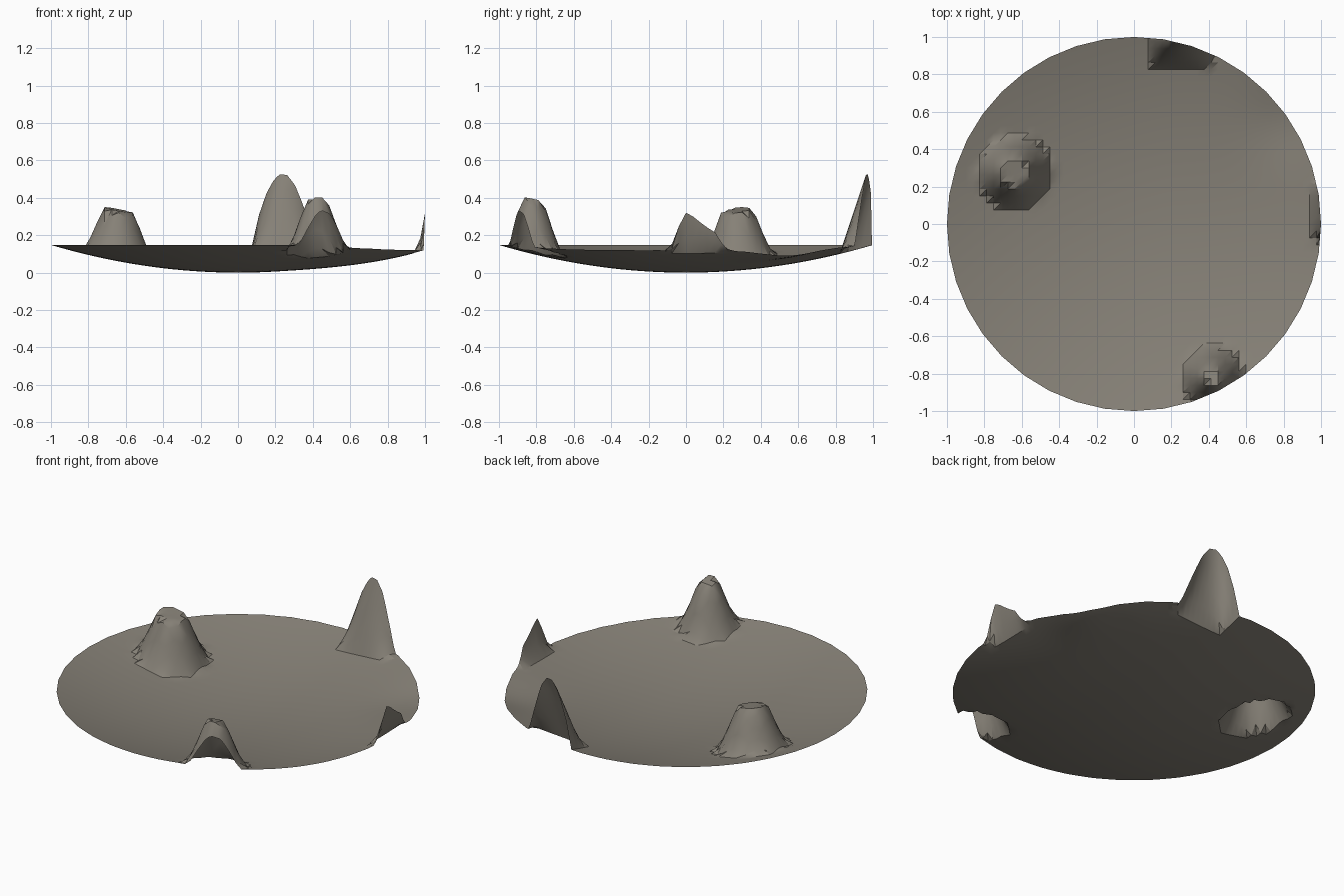
import bpy
import bmesh
from math import cos, sin, pi, exp, hypot
from mathutils import Vector

cube = bpy.data.objects.get("Cube")
if cube:
    bpy.data.objects.remove(cube, do_unlink=True)

CELL = 0.0375
HALF = 28
SIDES = 40

stone = bpy.data.materials.new("grey_brown_stone")
stone.use_nodes = True
stone.diffuse_color = (0.24, 0.22, 0.185, 1)
stone.node_tree.nodes["Principled BSDF"].inputs["Base Color"].default_value = stone.diffuse_color


def clamp(t):
    return max(0.0, min(1.0, t))


def dish(x, y):
    """Shallow bowl, sagging a little on the +x side."""
    side = clamp((x - 0.2) / 0.8)
    sag = 0.028 * side * side * (3 - 2 * side)
    dip = 0.032 * exp(-((x - 0.86) ** 2 + (y - 0.56) ** 2) / 0.05)
    return max(0, 0.148 * (x * x + y * y) - sag - dip)


def mound(x, y, cx, cy, top_r, base_r, height):
    """Round hill with a small flat top."""
    t = clamp((hypot(x - cx, y - cy) - top_r) / (base_r - top_r))
    return height * (1 - t) ** 1.25


def spire(x, y):
    """Tall bell-shaped peak cut by the back rim."""
    across = clamp(1 - ((x - 0.25) / 0.175) ** 2) ** 0.9
    return 0.385 * across * clamp((y - 0.825) / 0.14)


def ridge(x, y):
    """Low wedge cut by the +x rim."""
    rise = clamp((y + 0.09) / 0.08)
    fall = 1 - 0.35 * clamp(y / 0.16) - 0.65 * clamp((y - 0.16) / 0.09)
    return 0.2 * min(rise, fall) * clamp((x - 0.9625) / 0.035)


def ground(x, y):
    return dish(x, y) + max(
        mound(x, y, -0.637, 0.275, 0.085, 0.2, 0.262),
        mound(x, y, 0.42, -0.815, 0.055, 0.165, 0.272),
        spire(x, y),
        ridge(x, y),
    )


# Height grid, with extra rows of vertices along the rim from the round cut
bm = bmesh.new()
bmesh.ops.create_grid(bm, x_segments=2 * HALF, y_segments=2 * HALF, size=HALF * CELL)
for i in range(SIDES):
    a = 2 * pi * (i + 0.5) / SIDES
    out = Vector((cos(a), sin(a), 0))
    bmesh.ops.bisect_plane(
        bm, geom=bm.verts[:] + bm.edges[:] + bm.faces[:], dist=1e-5,
        plane_co=out * cos(pi / SIDES), plane_no=out, clear_outer=True)
for v in bm.verts:
    v.co.z = ground(v.co.x, v.co.y)
bmesh.ops.triangulate(bm, faces=bm.faces[:], quad_method='FIXED')
bmesh.ops.recalc_face_normals(bm, faces=bm.faces[:])
if sum(f.normal.z for f in bm.faces) < 0:
    bmesh.ops.reverse_faces(bm, faces=bm.faces[:])

mesh = bpy.data.meshes.new("terrain_dish")
bm.to_mesh(mesh)
bm.free()
mesh.materials.append(stone)
terrain = bpy.data.objects.new("terrain_dish", mesh)
bpy.context.collection.objects.link(terrain)
bpy.context.view_layer.objects.active = terrain
terrain.select_set(True)
bpy.ops.object.shade_smooth_by_angle(angle=pi / 6)
